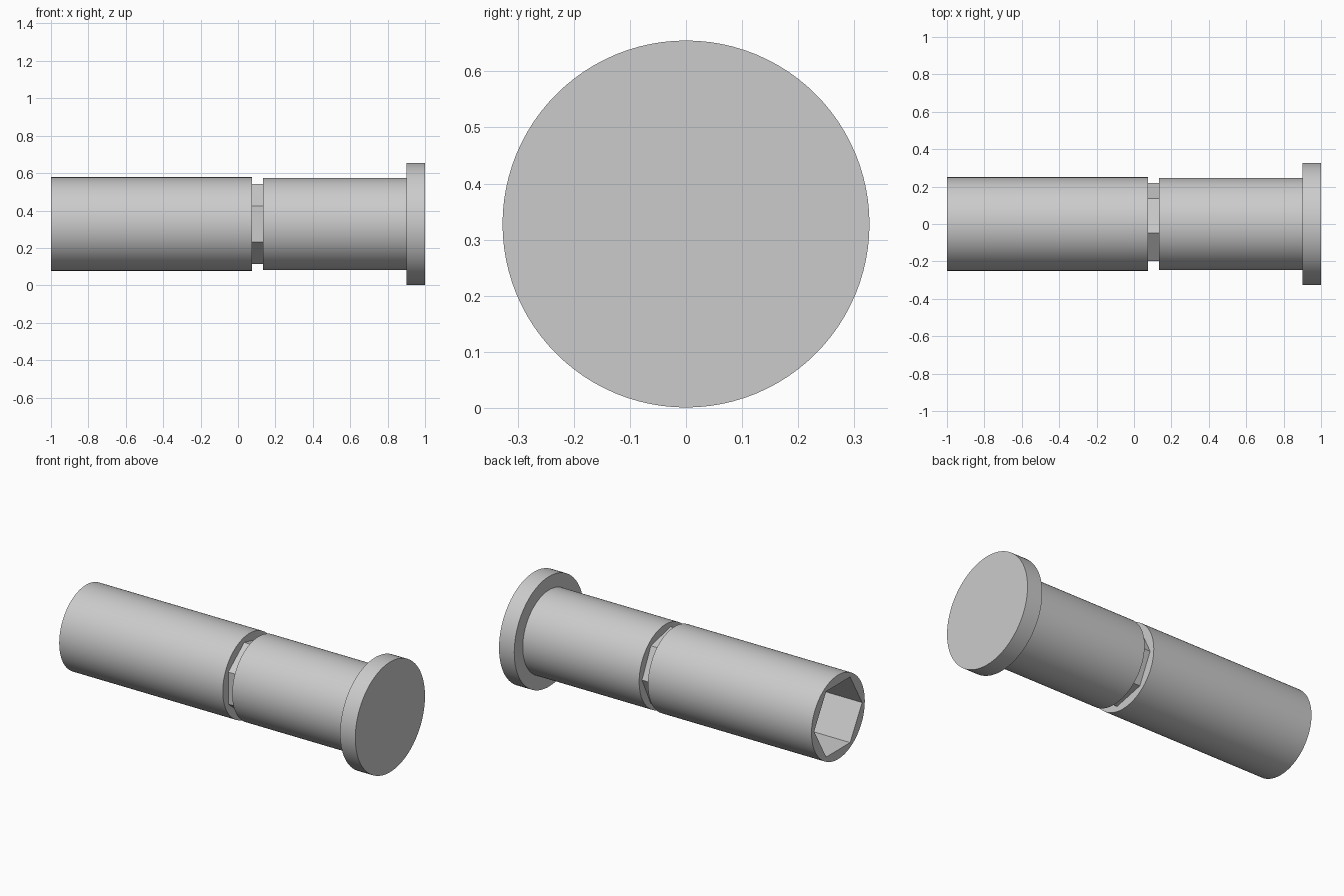
import bpy
import bmesh
from math import cos, sin, tau

cube = bpy.data.objects.get("Cube")
if cube:
    bpy.data.objects.remove(cube, do_unlink=True)

AXIS_Z = 0.328

grey = bpy.data.materials.new("plain grey")
grey.use_nodes = True
grey.diffuse_color = (0.6, 0.6, 0.6, 1)
grey.node_tree.nodes["Principled BSDF"].inputs["Base Color"].default_value = (0.6, 0.6, 0.6, 1)


def prism(name, x0, x1, radius, sides):
    """Closed prism along x, with its first corner towards +y."""
    bm = bmesh.new()
    ring = [bm.verts.new((x0, radius * cos(tau * i / sides),
                          AXIS_Z + radius * sin(tau * i / sides))) for i in range(sides)]
    cap = bm.faces.new(ring)
    side = bmesh.ops.extrude_face_region(bm, geom=[cap], use_keep_orig=True)
    moved = [v for v in side["geom"] if isinstance(v, bmesh.types.BMVert)]
    bmesh.ops.translate(bm, verts=moved, vec=(x1 - x0, 0, 0))
    bmesh.ops.recalc_face_normals(bm, faces=bm.faces)
    mesh = bpy.data.meshes.new(name)
    bm.to_mesh(mesh)
    bm.free()
    mesh.materials.append(grey)
    obj = bpy.data.objects.new(name, mesh)
    bpy.context.collection.objects.link(obj)
    return obj


def select_only(obj):
    bpy.ops.object.select_all(action='DESELECT')
    obj.select_set(True)
    bpy.context.view_layer.objects.active = obj


# Long sleeve with a hexagonal socket in its open end
sleeve = prism("sleeve", -1.0, 0.075, 0.25, 96)
cutter = prism("socket_cutter", -1.1, -0.1, 0.225, 6)
cutter.hide_render = True
cut = sleeve.modifiers.new("socket", 'BOOLEAN')
cut.operation = 'DIFFERENCE'
cut.solver = 'EXACT'
cut.object = cutter
select_only(sleeve)
bpy.ops.object.modifier_apply(modifier=cut.name)
bpy.data.objects.remove(cutter, do_unlink=True)

# Faceted core showing in the groove, then the shank and end flange
core = prism("core", 0.07, 0.14, 0.22, 7)
shank = prism("shank", 0.135, 0.905, 0.247, 96)
flange = prism("flange", 0.9, 1.0, 0.327, 96)

# Smooth the round walls, keep the rims crisp
for part in (sleeve, shank, flange):
    select_only(part)
    bpy.ops.object.shade_smooth_by_angle(angle=0.5)
